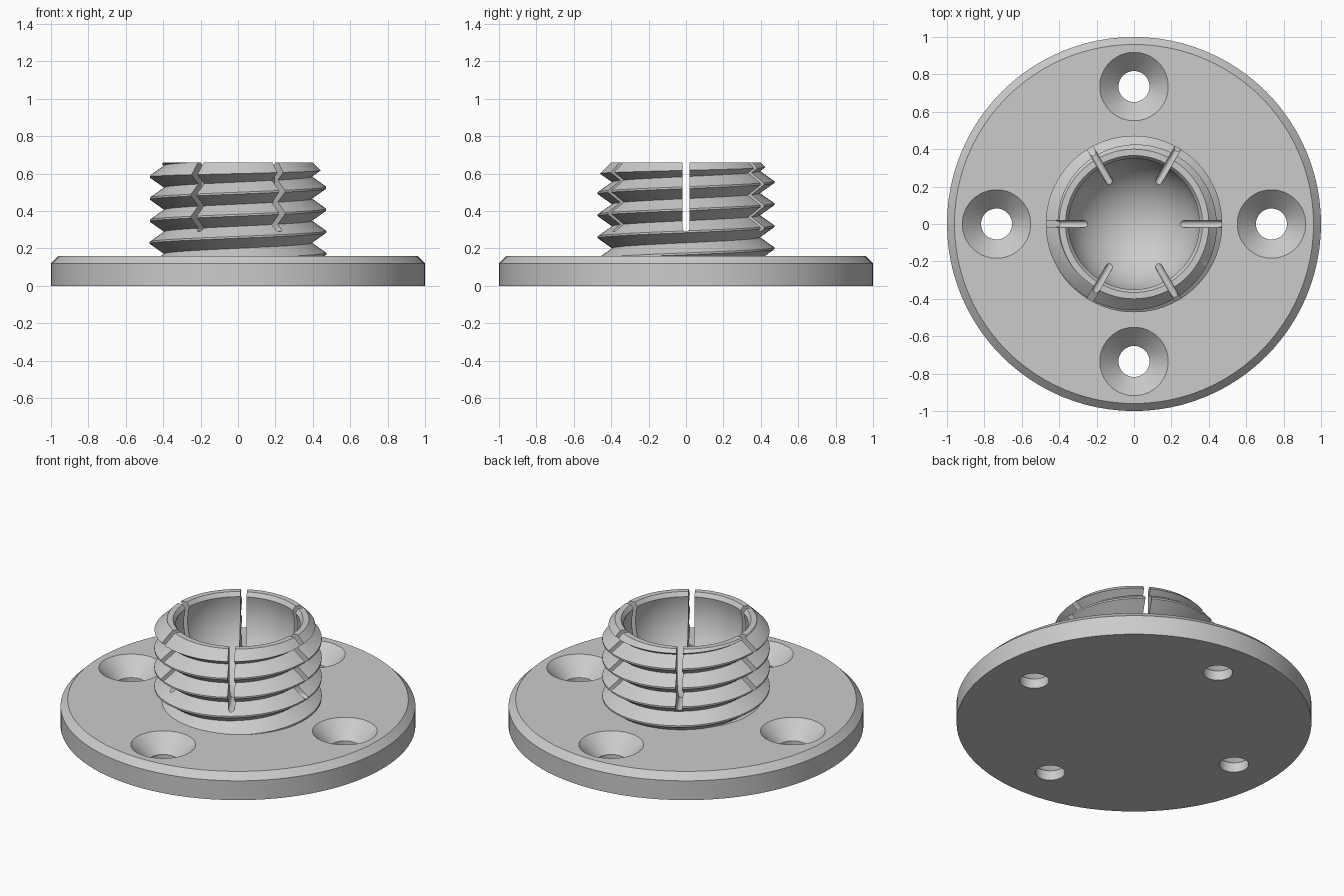
import bpy, bmesh
from math import pi, tau, sin, cos, radians, sqrt
from mathutils import Matrix, Vector

if "Cube" in bpy.data.objects:
    bpy.data.objects.remove(bpy.data.objects["Cube"])

gray = bpy.data.materials.new("light gray plastic")
gray.use_nodes = True
COLOR = (0.6, 0.6, 0.6, 1)
gray.diffuse_color = COLOR
gray.node_tree.nodes["Principled BSDF"].inputs["Base Color"].default_value = COLOR


def to_object(name, bm):
    bmesh.ops.recalc_face_normals(bm, faces=bm.faces)
    mesh = bpy.data.meshes.new(name)
    bm.to_mesh(mesh)
    bm.free()
    mesh.materials.append(gray)
    ob = bpy.data.objects.new(name, mesh)
    bpy.context.collection.objects.link(ob)
    return ob


def lathe(name, profile, steps=96, at=(0, 0, 0)):
    """Revolve (radius, height) points around z."""
    bm = bmesh.new()
    verts = [bm.verts.new((r, 0, z)) for r, z in profile]
    edges = [bm.edges.new(pair) for pair in zip(verts, verts[1:])]
    bmesh.ops.spin(bm, geom=verts + edges, cent=(0, 0, 0), axis=(0, 0, 1),
                   angle=tau, steps=steps, use_duplicate=False)
    bmesh.ops.remove_doubles(bm, verts=bm.verts, dist=1e-5)
    bmesh.ops.translate(bm, verts=bm.verts, vec=at)
    return to_object(name, bm)


def carve(ob, cutters, operation="DIFFERENCE"):
    """Apply booleans, then discard the cutters."""
    for cutter in cutters:
        cutter.hide_render = True
        mod = ob.modifiers.new("cut", "BOOLEAN")
        mod.operation, mod.solver, mod.object = operation, "EXACT", cutter
    graph = bpy.context.evaluated_depsgraph_get()
    mesh = bpy.data.meshes.new_from_object(ob.evaluated_get(graph))
    ob.modifiers.clear()
    ob.data = mesh
    for cutter in cutters:
        bpy.data.objects.remove(cutter)


def smooth(ob):
    bpy.ops.object.select_all(action="DESELECT")
    ob.select_set(True)
    bpy.context.view_layer.objects.active = ob
    bpy.ops.object.shade_smooth_by_angle(angle=radians(28))


# Mounting flange with chamfered rim and four countersunk holes
flange = lathe("flange", [(0, 0), (1, 0), (1, 0.12), (0.96, 0.16), (0, 0.16)])
hole = [(0, -0.1), (0.083, -0.1), (0.083, 0.06), (0.203, 0.18), (0, 0.18)]
carve(flange, [lathe("screw_hole", hole, 48, (0.735 * cos(a), 0.735 * sin(a), 0))
               for a in (0, pi / 2, pi, 3 * pi / 2)])

# Threaded collar: one helical strip, trimmed flat at both ends
N, TURNS, PITCH = 72, 9, 0.118
ROOT, CREST, START = 0.395, 0.472, -0.065
section = [(ROOT, -PITCH / 2), (CREST, -0.005), (CREST, 0.005)]
bm = bmesh.new()
helix = []
for i in range(N * TURNS + 1):
    a, z = tau * i / N, START + PITCH * i / N
    helix.append([bm.verts.new((r * cos(a), r * sin(a), z + dz)) for r, dz in section])
for i in range(N * (TURNS - 1)):
    here = helix[i] + [helix[i + N][0]]
    ahead = helix[i + 1] + [helix[i + 1 + N][0]]
    for k in range(3):
        bm.faces.new((here[k], ahead[k], ahead[k + 1], here[k + 1]))
bmesh.ops.delete(bm, geom=[v for v in bm.verts if not v.link_faces], context="VERTS")
for height, up in ((0.1, -1), (0.69, 1)):
    bmesh.ops.bisect_plane(bm, geom=bm.verts[:] + bm.edges[:] + bm.faces[:],
                           plane_co=(0, 0, height), plane_no=(0, 0, up), clear_outer=True)
bmesh.ops.remove_doubles(bm, verts=bm.verts, dist=1e-5)
bmesh.ops.holes_fill(bm, edges=[e for e in bm.edges if e.is_boundary], sides=0)
collar = to_object("threaded_collar", bm)

# Chamfer the collar top
carve(collar, [lathe("collar_limit", [(0, 0), (0.6, 0), (0.6, 0.46), (0.4, 0.66), (0, 0.66)])],
      "INTERSECT")

# Spherical socket with a softened lip
R, CENTER = 0.36, 0.55
end = pi / 2 + 0.24
socket = [(R * sin(end * i / 24), CENTER - R * cos(end * i / 24)) for i in range(25)]
socket += [(0.357, 0.648), (0.37, 0.665), (0.37, 0.8), (0, 0.8)]
carve(collar, [lathe("socket_cutter", socket)])


# Six radial slots with rounded bottoms
def slot(angle):
    w, low = 0.018, 0.307
    outline = [(w, 0.8), (-w, 0.8)]
    outline += [(-w * cos(pi * i / 8), low - w * sin(pi * i / 8)) for i in range(9)]
    bm = bmesh.new()
    face = bm.faces.new([bm.verts.new((0.15, y, z)) for y, z in outline])
    out = bmesh.ops.extrude_face_region(bm, geom=[face], use_keep_orig=True)
    moved = [g for g in out["geom"] if isinstance(g, bmesh.types.BMVert)]
    bmesh.ops.translate(bm, verts=moved, vec=Vector((0.45, 0, 0)))
    bmesh.ops.rotate(bm, verts=bm.verts, matrix=Matrix.Rotation(angle, 3, "Z"))
    return to_object("slot_cutter", bm)


carve(collar, [slot(k * pi / 3) for k in range(6)])

for part in (flange, collar):
    smooth(part)
